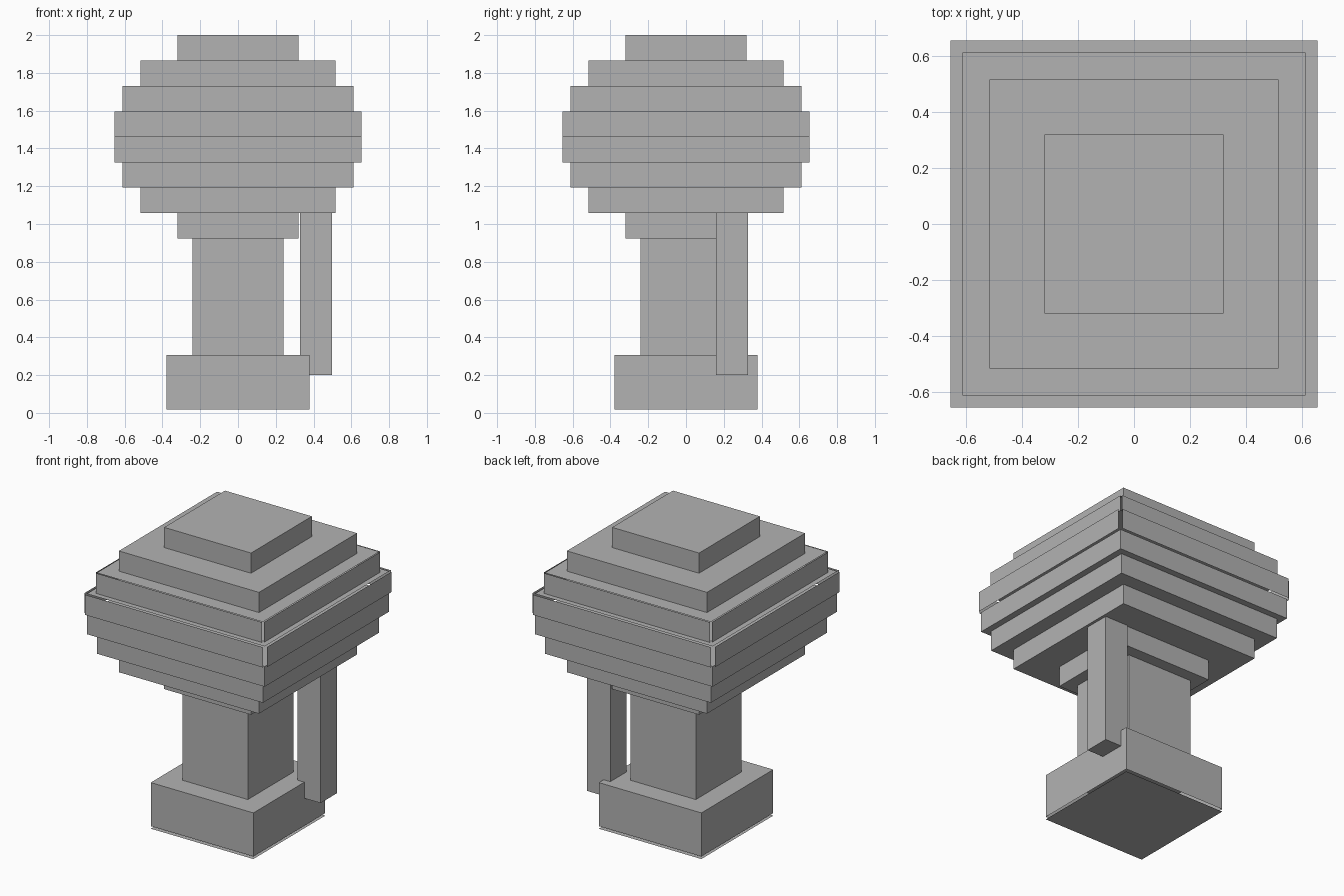
import bpy
import bmesh
from mathutils import Vector

if "Cube" in bpy.data.objects:
    bpy.data.objects.remove(bpy.data.objects["Cube"])

grey = bpy.data.materials.new("plain grey")
grey.diffuse_color = (0.45, 0.45, 0.45, 1)
grey.use_nodes = True
grey.node_tree.nodes["Principled BSDF"].inputs["Base Color"].default_value = grey.diffuse_color


def block(name, x, y, z, side_push=0.0, bottom_push=0.0):
    """Box from (min, max) ranges; pushed faces become loose panels."""
    bm = bmesh.new()
    bmesh.ops.create_cube(bm, size=1)
    size = Vector((x[1] - x[0], y[1] - y[0], z[1] - z[0]))
    mid = Vector((x[0] + x[1], y[0] + y[1], z[0] + z[1])) / 2
    for v in bm.verts:
        v.co = Vector(a * b for a, b in zip(v.co, size)) + mid
    bm.normal_update()
    if side_push or bottom_push:
        bmesh.ops.split_edges(bm, edges=bm.edges[:])
        for f in bm.faces:
            n = f.normal.copy()
            push = side_push if abs(n.z) < 0.5 else (bottom_push if n.z < 0 else 0)
            for v in f.verts:
                v.co += n * push
    mesh = bpy.data.meshes.new(name)
    bm.to_mesh(mesh)
    bm.free()
    mesh.materials.append(grey)
    obj = bpy.data.objects.new(name, mesh)
    bpy.context.collection.objects.link(obj)


def square(name, half, z0, z1, **push):
    block(name, (-half, half), (-half, half), (z0, z1), **push)


# Base with a slightly lowered bottom panel, and the pillar
square("base", 0.378, 0.017, 0.307, bottom_push=0.017)
square("pillar", 0.241, 0.307, 0.923)

# Stepped head: two upper tiers have side panels standing off slightly
halves = [0.32, 0.516, 0.612, 0.655, 0.655, 0.612, 0.516, 0.32]
standoff = {4: 0.017, 5: 0.007}
bottom, step = 0.923, (2.0 - 0.923) / 8
for i, half in enumerate(halves):
    square(f"head_tier_{i + 1}", half, bottom + i * step, bottom + (i + 1) * step,
           side_push=standoff.get(i, 0.0))

# Hanging post beside the pillar
block("hanging_post", (0.328, 0.498), (0.158, 0.328), (0.2, 1.06))
